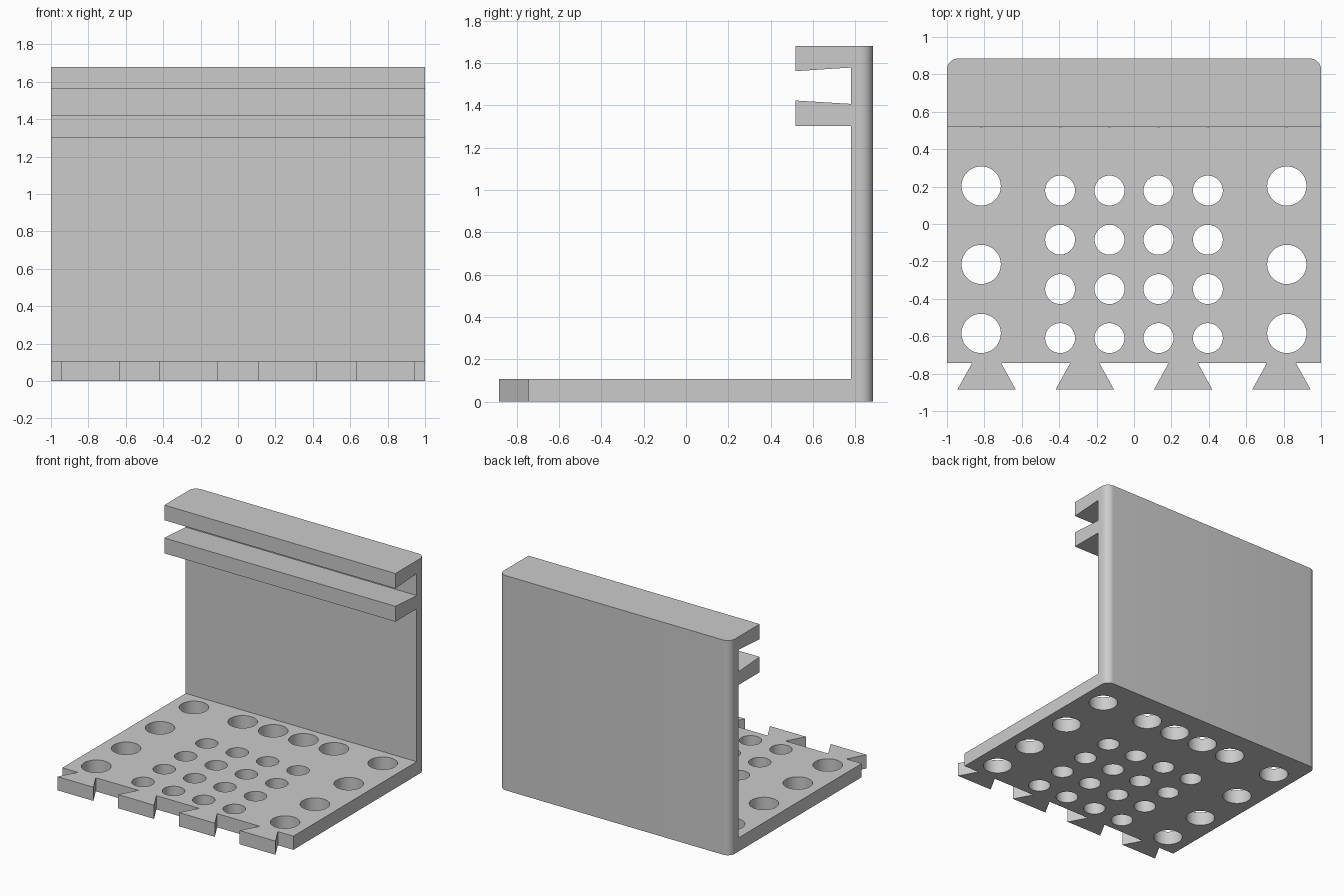
import bpy, bmesh, math

if "Cube" in bpy.data.objects:
    bpy.data.objects.remove(bpy.data.objects["Cube"])

grey = bpy.data.materials.new("light grey")
grey.diffuse_color = (0.6, 0.6, 0.6, 1.0)
grey.use_nodes = True
grey.node_tree.nodes["Principled BSDF"].inputs["Base Color"].default_value = grey.diffuse_color


def prism(name, loops, start, depth):
    """Extrude closed 3D outlines along the depth vector into one mesh object."""
    bm = bmesh.new()
    for pts in loops:
        face = bm.faces.new([bm.verts.new(p) for p in pts])
        ext = bmesh.ops.extrude_face_region(bm, geom=[face], use_keep_orig=True)
        moved = [g for g in ext["geom"] if isinstance(g, bmesh.types.BMVert)]
        bmesh.ops.translate(bm, verts=moved, vec=depth)
    bmesh.ops.translate(bm, verts=bm.verts, vec=start)
    bmesh.ops.recalc_face_normals(bm, faces=bm.faces)
    mesh = bpy.data.meshes.new(name)
    bm.to_mesh(mesh)
    bm.free()
    obj = bpy.data.objects.new(name, mesh)
    bpy.context.collection.objects.link(obj)
    mesh.materials.append(grey)
    return obj


def boolean(target, cutter, operation):
    mod = target.modifiers.new(operation.lower(), "BOOLEAN")
    mod.operation, mod.solver, mod.object = operation, "EXACT", cutter
    bpy.context.view_layer.objects.active = target
    bpy.ops.object.modifier_apply(modifier=mod.name)
    bpy.data.objects.remove(cutter)


# Side profile (y, z): shelf, back wall and two tapered rails
WALL, RAIL = 0.781, 0.518
side = [(-1, 0), (1, 0), (1, 1.68), (RAIL, 1.68), (RAIL, 1.562), (WALL, 1.579),
        (WALL, 1.407), (RAIL, 1.423), (RAIL, 1.303), (WALL, 1.303),
        (WALL, 0.107), (-1, 0.107)]
bracket = prism("bracket", [[(0, y, z) for y, z in side]], (-1.1, 0, 0), (2.2, 0, 0))

# Plan outline (x, y): dovetails along the front, rounded back corners
FRONT, EDGE, BACK, R = -0.885, -0.744, 0.885, 0.06
plan = [(-1, EDGE)]
for cx in (-0.788, -0.263, 0.263, 0.788):
    plan += [(cx - 0.078, EDGE), (cx - 0.156, FRONT), (cx + 0.156, FRONT), (cx + 0.078, EDGE)]
plan.append((1, EDGE))
for cx, first in ((1 - R, 0), (R - 1, 90)):
    for i in range(11):
        a = math.radians(first + 9 * i)
        plan.append((cx + R * math.cos(a), BACK - R + R * math.sin(a)))
outline = prism("plan_outline", [[(x, y, 0) for x, y in plan]], (0, 0, -0.1), (0, 0, 2))
boolean(bracket, outline, "INTERSECT")

# Holes through the shelf: small inner grid, large sides and large back row
small_x = (-0.395, -0.131, 0.131, 0.395)
holes = [(x, y, 0.08) for x in small_x for y in (0.179, -0.084, -0.348, -0.61)]
holes += [(x, y, 0.105) for x in (-0.817, 0.817) for y in (0.622, 0.203, -0.216, -0.585)]
holes += [(x, 0.622, 0.105) for x in small_x]
rings = [[(x + r * math.cos(math.tau * i / 48), y + r * math.sin(math.tau * i / 48), 0)
          for i in range(48)] for x, y, r in holes]
boolean(bracket, prism("hole_cutters", rings, (0, 0, -0.1), (0, 0, 0.3)), "DIFFERENCE")

# Smooth the round parts, keep the edges sharp
bpy.ops.object.select_all(action="DESELECT")
bracket.select_set(True)
bpy.context.view_layer.objects.active = bracket
bpy.ops.object.shade_smooth_by_angle(angle=math.radians(30))
